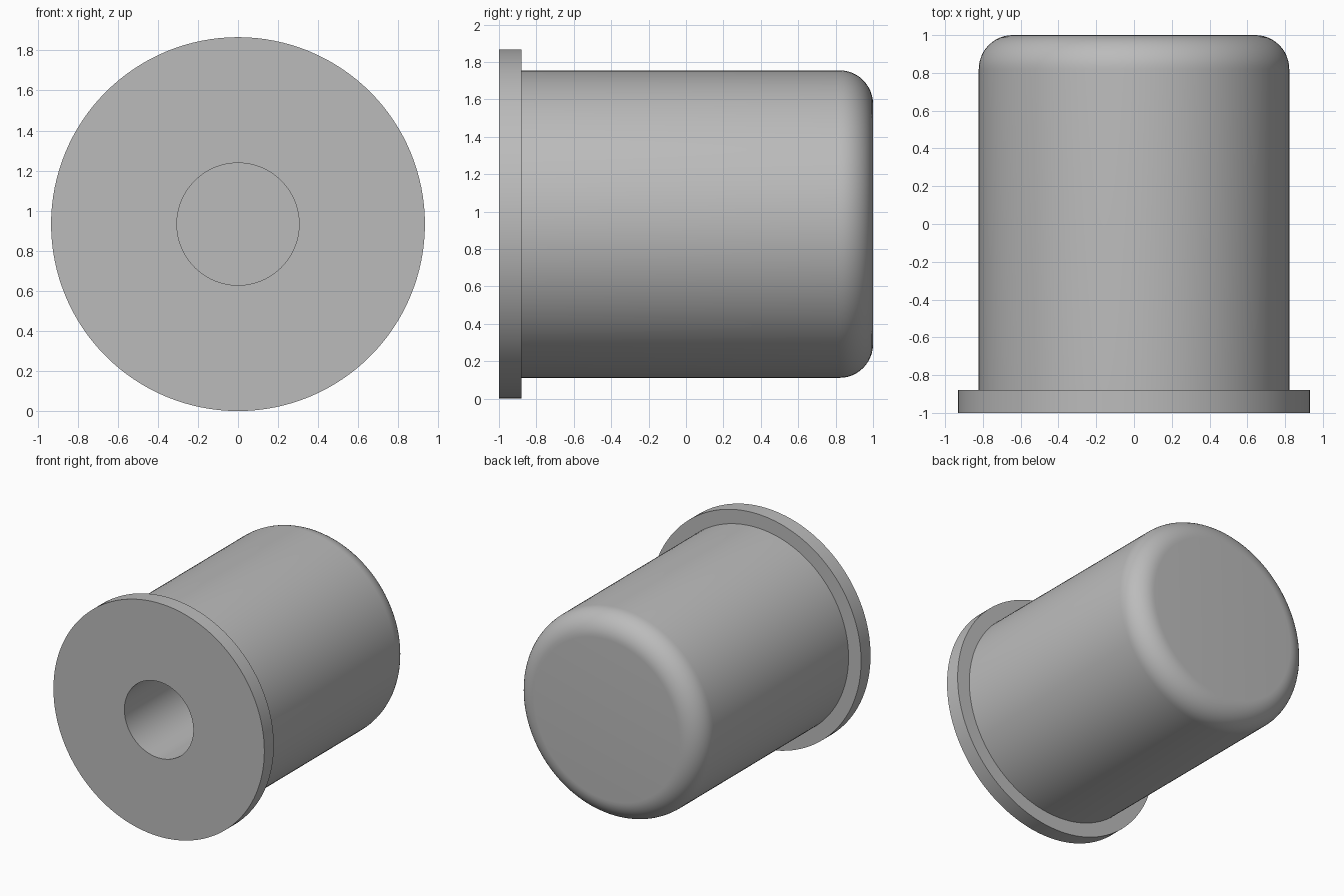
import bpy
import bmesh
from math import sin, cos, pi, radians
from mathutils import Matrix, Vector

cube = bpy.data.objects.get("Cube")
if cube:
    bpy.data.objects.remove(cube, do_unlink=True)

FLANGE_R, BODY_R, BORE_R = 0.933, 0.822, 0.305
FRONT, STEP, BACK, BORE_END = -1.0, -0.88, 1.0, 0.5
FILLET, ARC_STEPS, SEGMENTS = 0.18, 12, 128

# Plain grey material
grey = bpy.data.materials.new("plain grey")
grey.use_nodes = True
colour = (0.5, 0.5, 0.5, 1)
grey.diffuse_color = colour
grey.node_tree.nodes["Principled BSDF"].inputs["Base Color"].default_value = colour

# Half section as (radius, y): blind bore, flange, body, rounded closed end
profile = [(0, BORE_END), (BORE_R, BORE_END), (BORE_R, FRONT),
           (FLANGE_R, FRONT), (FLANGE_R, STEP), (BODY_R, STEP)]
for i in range(ARC_STEPS + 1):
    a = pi / 2 * i / ARC_STEPS
    profile.append((BODY_R - FILLET + FILLET * cos(a),
                    BACK - FILLET + FILLET * sin(a)))
profile.append((0, BACK))

# Turn the section around the y axis
bm = bmesh.new()
verts = [bm.verts.new((r, y, 0)) for r, y in profile]
edges = [bm.edges.new(pair) for pair in zip(verts, verts[1:])]
bmesh.ops.spin(bm, geom=verts + edges, cent=(0, 0, 0), axis=(0, 1, 0),
               angle=2 * pi, steps=SEGMENTS, use_duplicate=False)
bmesh.ops.remove_doubles(bm, verts=bm.verts, dist=0.0001)
bmesh.ops.recalc_face_normals(bm, faces=bm.faces)
bmesh.ops.transform(bm, matrix=Matrix.Translation(Vector((0, 0, FLANGE_R))),
                    verts=bm.verts)

mesh = bpy.data.meshes.new("flanged_bushing")
bm.to_mesh(mesh)
bm.free()
mesh.materials.append(grey)
bushing = bpy.data.objects.new("flanged_bushing", mesh)
bpy.context.collection.objects.link(bushing)

# Smooth round surfaces, crisp edges
bpy.ops.object.select_all(action='DESELECT')
bushing.select_set(True)
bpy.context.view_layer.objects.active = bushing
bpy.ops.object.shade_smooth_by_angle(angle=radians(30))
